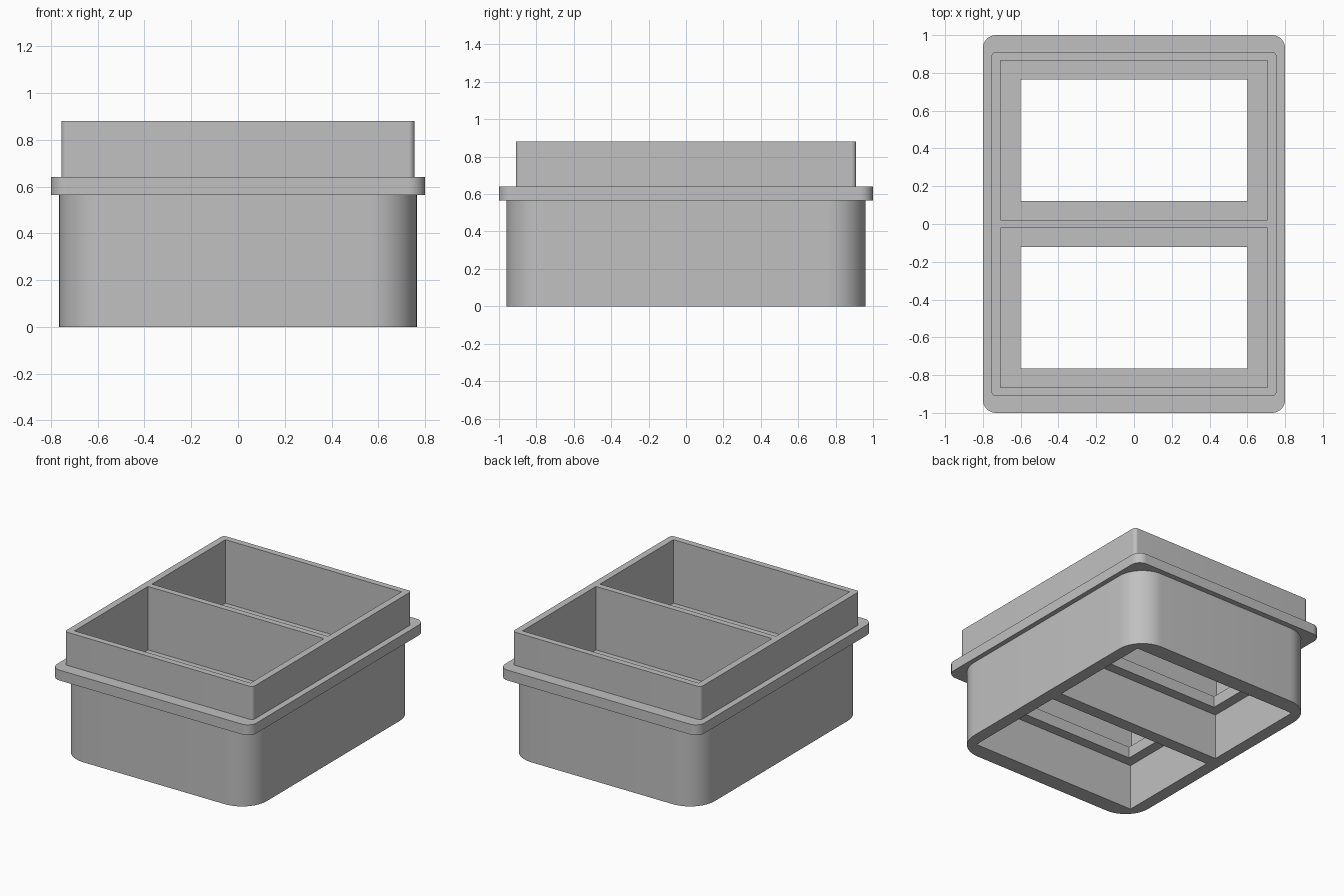
import bpy
import bmesh
import math

# Remove the default cube
cube = bpy.data.objects.get("Cube")
if cube:
    bpy.data.objects.remove(cube, do_unlink=True)

# Single grey material
GREY = (0.53, 0.53, 0.53, 1.0)
grey = bpy.data.materials.new("plain_grey")
grey.use_nodes = True
grey.diffuse_color = GREY
grey.node_tree.nodes["Principled BSDF"].inputs["Base Color"].default_value = GREY


def rounded_rect(hx, hy, radius, steps):
    """Counter-clockwise outline of a rectangle with rounded corners."""
    points = []
    for i, (sx, sy) in enumerate([(1, 1), (-1, 1), (-1, -1), (1, -1)]):
        for k in range(steps + 1):
            a = math.pi / 2 * (i + (k / steps if steps else 0))
            points.append((sx * (hx - radius) + radius * math.cos(a),
                           sy * (hy - radius) + radius * math.sin(a)))
    return points


def stacked_solid(name, levels, steps, centre_y=0.0):
    """Closed solid through stacked outlines: (z, half x, half y, radius)."""
    bm = bmesh.new()
    rings = [[bm.verts.new((x, y + centre_y, z))
              for x, y in rounded_rect(hx, hy, r, steps)]
             for z, hx, hy, r in levels]
    bm.faces.new(reversed(rings[0]))
    bm.faces.new(rings[-1])
    for low, high in zip(rings, rings[1:]):
        for i in range(len(low)):
            j = (i + 1) % len(low)
            bm.faces.new((low[i], low[j], high[j], high[i]))
    mesh = bpy.data.meshes.new(name)
    bm.to_mesh(mesh)
    bm.free()
    mesh.materials.append(grey)
    obj = bpy.data.objects.new(name, mesh)
    bpy.context.collection.objects.link(obj)
    return obj


# Housing: rounded body, flange and upright collar
housing = stacked_solid("housing", [
    (0.0, 0.765, 0.96, 0.20), (0.565, 0.765, 0.96, 0.20),
    (0.565, 0.80, 1.0, 0.07), (0.64, 0.80, 1.0, 0.07),
    (0.64, 0.755, 0.91, 0.025), (0.88, 0.755, 0.91, 0.025)], steps=12)

# Two stepped openings: lower pocket, ledge window, upper pocket
cutters = []
for side in (-1, 1):
    cutter = stacked_solid("opening_cutter", [
        (-0.1, 0.675, 0.3975, 0), (0.336, 0.675, 0.3975, 0),
        (0.336, 0.60, 0.3225, 0), (0.42, 0.60, 0.3225, 0),
        (0.42, 0.706, 0.4215, 0), (1.0, 0.706, 0.4215, 0)],
        steps=0, centre_y=side * 0.4435)
    cutter.hide_render = True
    cutters.append(cutter)
    cut = housing.modifiers.new("opening", "BOOLEAN")
    cut.operation = "DIFFERENCE"
    cut.solver = "EXACT"
    cut.object = cutter

# Apply the cuts and discard the cutters
bpy.context.view_layer.update()
graph = bpy.context.evaluated_depsgraph_get()
cut_mesh = bpy.data.meshes.new_from_object(housing.evaluated_get(graph))
housing.modifiers.clear()
housing.data = cut_mesh
for cutter in cutters:
    bpy.data.objects.remove(cutter, do_unlink=True)

# Smooth corners, crisp edges
bpy.ops.object.select_all(action="DESELECT")
housing.select_set(True)
bpy.context.view_layer.objects.active = housing
bpy.ops.object.shade_smooth_by_angle(angle=math.radians(30))
